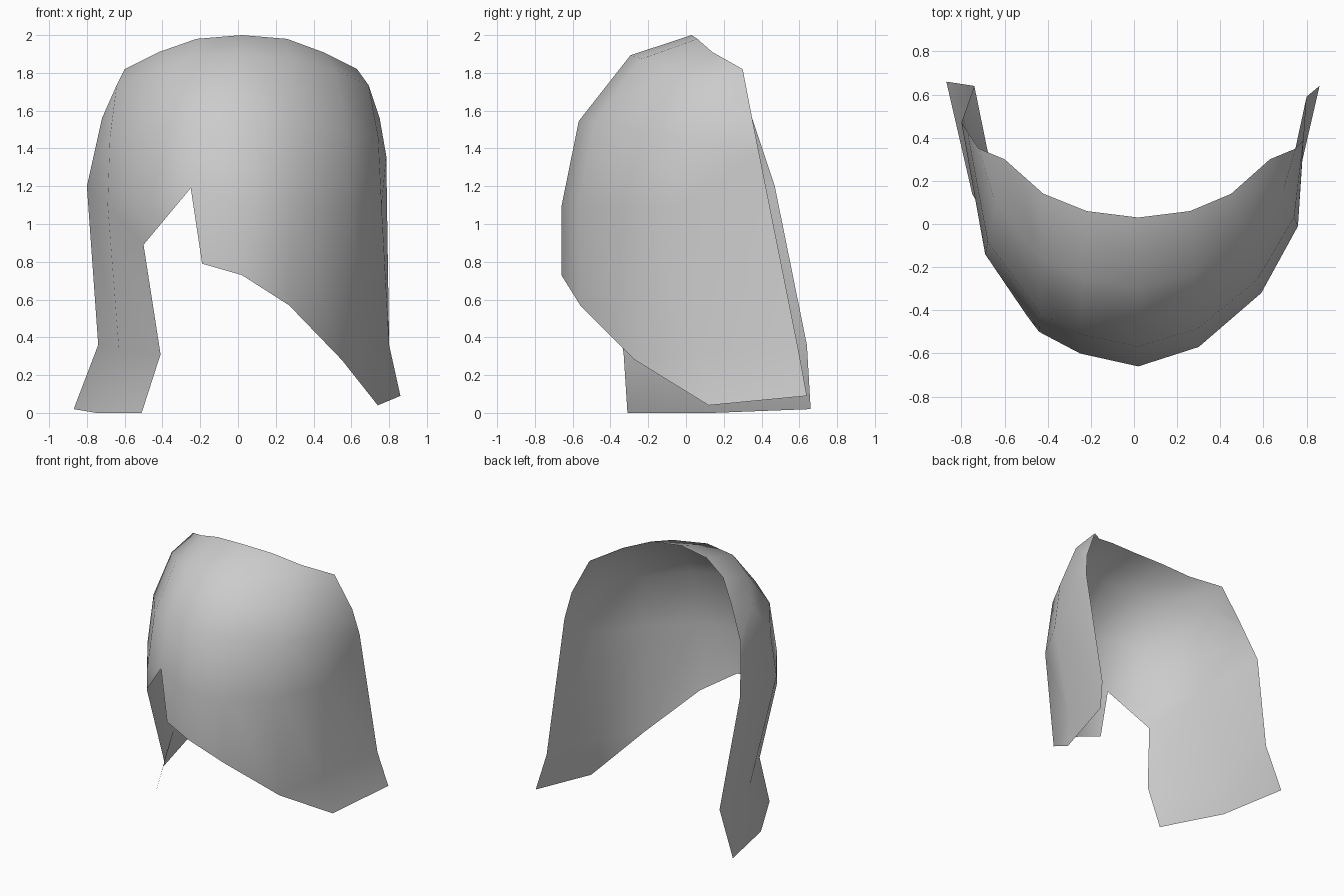
import bpy, bmesh, math
from mathutils import Vector

if "Cube" in bpy.data.objects:
    bpy.data.objects.remove(bpy.data.objects["Cube"])

# One flat colour
grey = bpy.data.materials.new("light_grey")
grey.diffuse_color = (0.6, 0.6, 0.6, 1)
grey.use_nodes = True
grey.node_tree.nodes["Principled BSDF"].inputs["Base Color"].default_value = grey.diffuse_color

# Back rim, left to right over the crown
rim = [(-.72, .35, 1.56), (-.60, .30, 1.82), (-.42, .14, 1.91), (-.22, .06, 1.98), (.02, .03, 2.0),
       (.26, .06, 1.98), (.45, .14, 1.91), (.63, .30, 1.82), (.75, .35, 1.56)]
# Widest line of the shell, left to right around the front
belt = [(-.80, .47, 1.20), (-.69, -.14, 1.10), (-.44, -.50, 1.10), (-.25, -.60, 1.19), (.02, -.66, 1.09),
        (.30, -.57, 1.08), (.59, -.32, 1.08), (.76, -.01, 1.10), (.785, .39, 1.36)]
# Lower edge of the swept fringe, ending at the right rim
fringe = [(-.19, -.61, .79), (.02, -.66, .73), (.27, -.56, .57), (.55, -.27, .28),
          (.69, .08, .33), (.80, .59, .36)]
fringe_tip = [(.74, .12, .04), (.86, .64, .09)]
# Long side lock on the left
notch = (-.50, -.42, .89)
lock = [(-.74, .64, .36), (-.63, .10, .33), (-.41, -.33, .31)]
lock_tip = [(-.87, .66, .02), (-.75, .14, 0), (-.51, -.31, 0)]

bm = bmesh.new()


def row(points):
    return [bm.verts.new(p) for p in points]


def strip(upper, lower):
    for i in range(len(upper) - 1):
        bm.faces.new((upper[i], lower[i], lower[i + 1], upper[i + 1]))


def dome_row(angle):
    """Elliptical step from rim to belt; the open side edges stay straight."""
    s, c = math.sin(angle), 1 - math.cos(angle)
    pts = []
    for i, (a, b) in enumerate(zip(rim, belt)):
        a, b = Vector(a), Vector(b)
        if i in (0, len(rim) - 1):
            pts.append(a.lerp(b, angle / (math.pi / 2)))
        else:
            pts.append((a.x + (b.x - a.x) * s, a.y + (b.y - a.y) * s, a.z + (b.z - a.z) * c))
    return row(pts)


# Dome
rows = [row(rim), dome_row(math.radians(28)), dome_row(math.radians(60)), row(belt)]
for upper, lower in zip(rows, rows[1:]):
    strip(upper, lower)
b = rows[-1]

# Swept fringe
f = row(fringe)
strip(b[3:], f)
t = row(fringe_tip)
strip(f[4:], t)
bm.faces.new((f[3], t[0], f[4]))

# Side lock with the notch beside it
n = bm.verts.new(notch)
k = row(lock)
strip(b[:2], k[:2])
bm.faces.new((b[1], k[1], k[2], n))
bm.faces.new((b[1], n, b[2]))
bm.faces.new((b[2], n, b[3]))
strip(k, row(lock_tip))

for face in bm.faces:
    face.smooth = True
mesh = bpy.data.meshes.new("hair_shell")
bm.to_mesh(mesh)
bm.free()
mesh.materials.append(grey)
bpy.context.collection.objects.link(bpy.data.objects.new("hair_shell", mesh))
